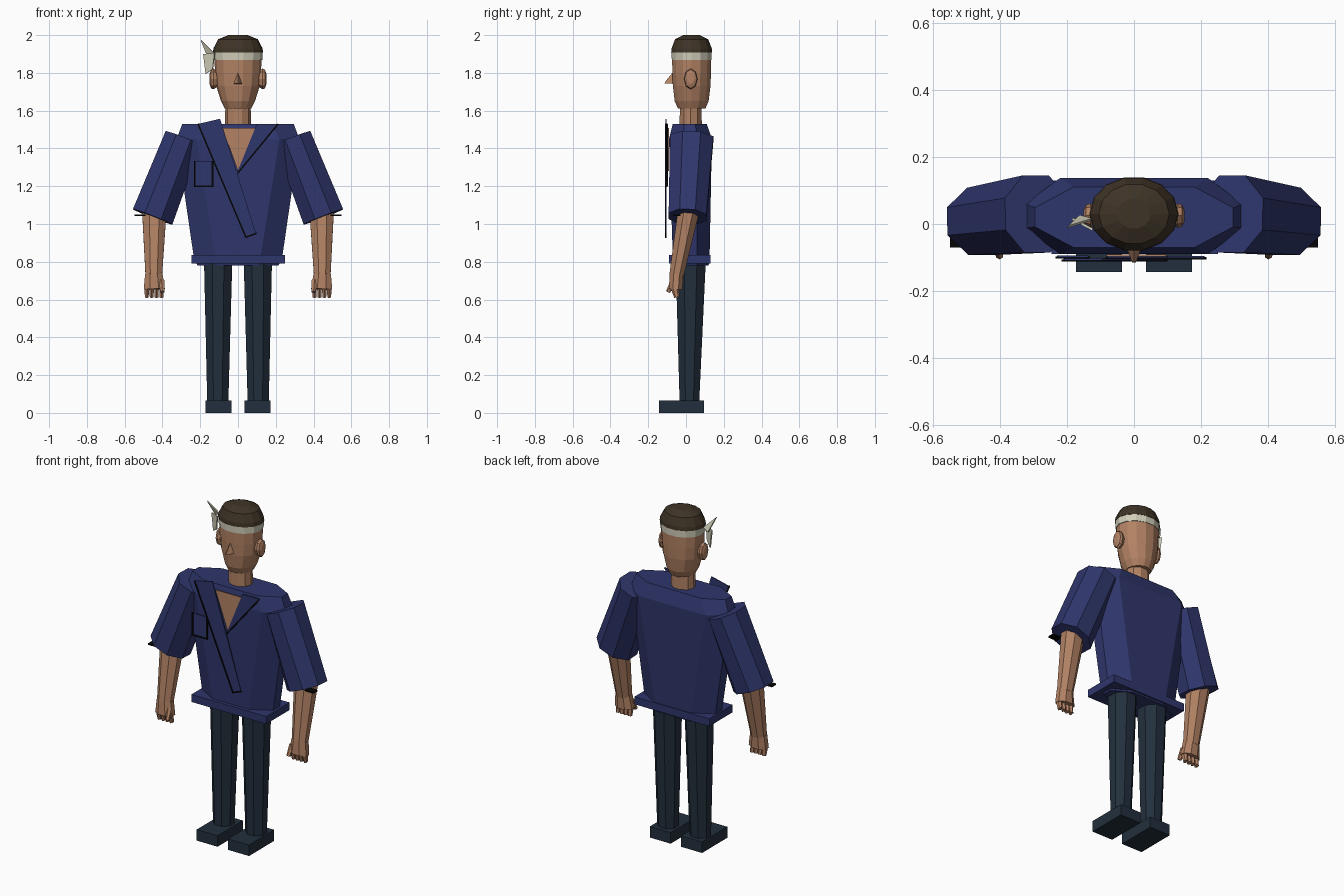
import bpy, bmesh
from math import cos, sin, pi
from mathutils import Vector as V

cube = bpy.data.objects.get("Cube")
if cube:
    bpy.data.objects.remove(cube)


def material(name, *rgb):
    lin = [((c / 255 + 0.055) / 1.055) ** 2.4 for c in rgb] + [1]
    m = bpy.data.materials.new(name)
    m.use_nodes = True
    m.diffuse_color = lin
    m.node_tree.nodes["Principled BSDF"].inputs["Base Color"].default_value = lin
    return m


SKIN = material("skin", 178, 130, 100)
BLUE = material("blue cloth", 47, 54, 108)
NAVY = material("navy trousers", 34, 47, 61)
HAIR = material("dark brown hair", 62, 51, 38)
BAND = material("off white band", 208, 205, 184)
BLACK = material("black trim", 6, 5, 6)


def loft(name, rings, mat):
    """Closed solid through rings that have equal numbers of points."""
    bm = bmesh.new()
    loops = [[bm.verts.new(p) for p in r] for r in rings]
    n = len(loops[0])
    for a, b in zip(loops, loops[1:]):
        for i in range(n):
            j = (i + 1) % n
            bm.faces.new((a[i], a[j], b[j], b[i]))
    bm.faces.new(loops[0])
    bm.faces.new(loops[-1])
    bmesh.ops.recalc_face_normals(bm, faces=bm.faces)
    me = bpy.data.meshes.new(name)
    bm.to_mesh(me)
    bm.free()
    me.materials.append(mat)
    ob = bpy.data.objects.new(name, me)
    bpy.context.collection.objects.link(ob)
    return ob


def limb(name, p0, p1, r0, r1, mat, n=8):
    """Tapered prism with flats facing outward; radii are (sideways, depth)."""
    p0, p1 = V(p0), V(p1)
    axis = (p1 - p0).normalized()
    u = V((0, 1, 0)).cross(axis).normalized()
    w = axis.cross(u)
    k = 1 / cos(pi / n)
    angles = [2 * pi * (i + 0.5) / n for i in range(n)]
    return loft(name, [[p + u * r[0] * k * cos(a) + w * r[1] * k * sin(a) for a in angles]
                       for p, r in ((p0, r0), (p1, r1))], mat)


def stack(name, levels, mat, cy=0.03, n=14):
    """Upright elliptical solid; levels are (z, x radius, y radius)."""
    return loft(name, [[(rx * cos(2 * pi * i / n), cy + ry * sin(2 * pi * i / n), z)
                        for i in range(n)] for z, rx, ry in levels], mat)


def box(name, lo, hi, mat):
    ring = [(lo[0], lo[1]), (hi[0], lo[1]), (hi[0], hi[1]), (lo[0], hi[1])]
    return loft(name, [[(x, y, z) for x, y in ring] for z in (lo[2], hi[2])], mat)


def plate(name, pts, y, mat, thick=0.006):
    return loft(name, [[(x, yy, z) for x, z in pts] for yy in (y, y + thick)], mat)


def trim(name, path, y):
    for a, b in zip(path, path[1:]):
        a, b = V(a), V(b)
        d = (b - a).normalized() * 0.004
        s = V((-d.y, d.x))
        plate(name, [a - d + s, a - d - s, b + d - s, b + d + s], y, BLACK)


# Legs, feet, sleeves, arms, hands and ears
for side, s in (("left", 1), ("right", -1)):
    x = sorted((s * 0.035, s * 0.173))
    box(side + "_shoe", (x[0], -0.143, 0), (x[1], 0.095, 0.066), NAVY)
    limb(side + "_leg", (s * 0.105, 0.025, 0.81), (s * 0.107, 0.018, 0.06),
         (0.075, 0.08), (0.056, 0.052), NAVY)
    limb(side + "_sleeve", (s * 0.29, 0.03, 1.455), (s * 0.452, 0.008, 1.038),
         (0.1, 0.115), (0.112, 0.1), BLUE)
    limb(side + "_forearm", (s * 0.443, 0.012, 1.06), (s * 0.446, -0.05, 0.73),
         (0.064, 0.056), (0.044, 0.038), SKIN)
    limb(side + "_palm", (s * 0.446, -0.05, 0.735), (s * 0.443, -0.055, 0.655),
         (0.046, 0.036), (0.056, 0.036), SKIN)
    for i in range(4):
        fx = s * (0.405 + 0.026 * i)
        limb(side + "_finger", (fx, -0.06, 0.665), (fx, -0.048, 0.612),
             (0.012, 0.018), (0.01, 0.013), SKIN, 6)
    limb(side + "_thumb", (s * 0.405, -0.065, 0.7), (s * 0.4, -0.095, 0.64),
         (0.015, 0.014), (0.01, 0.01), SKIN, 6)
    cuff = sorted((s * 0.49, s * 0.548))
    box(side + "_cuff_trim", (cuff[0], -0.07, 1.043), (cuff[1], -0.03, 1.051), BLACK)
    # Ear: a flattened eight-sided disc, domed outward
    loft(side + "_ear", [[(s * ex, 0.025 + 0.036 * k * cos(i * pi / 4),
                           1.768 + 0.055 * k * sin(i * pi / 4)) for i in range(8)]
                         for ex, k in ((0.105, 0.7), (0.13, 1), (0.143, 0.9), (0.15, 0.5))], SKIN)


# Tunic body as stacked octagons: z, half width, flat half width, front, back
def octagon(z, w, f, y0, y1):
    m, h = (y0 + y1) / 2, (y1 - y0) * 0.16
    return [(f, y0, z), (w, m - h, z), (w, m + h, z), (f, y1, z),
            (-f, y1, z), (-w, m + h, z), (-w, m - h, z), (-f, y0, z)]


loft("tunic", [octagon(0.78, 0.215, 0.11, -0.06, 0.12), octagon(0.83, 0.235, 0.12, -0.07, 0.125),
               octagon(1.45, 0.325, 0.22, -0.09, 0.137), octagon(1.53, 0.295, 0.18, -0.07, 0.11)], BLUE)
box("tunic_hem", (-0.245, -0.09, 0.79), (0.25, 0.13, 0.835), BLUE)

# Chest opening, crossed lapels and pocket
plate("chest_opening", [(-0.082, 1.507), (0.097, 1.507), (0, 1.28)], -0.097, SKIN)
plate("under_lapel", [(0.21, 1.53), (0.1, 1.53), (-0.06, 1.16), (-0.08, 1.27), (-0.03, 1.235)][:2]
      + [(0, 1.285), (-0.08, 1.27), (-0.03, 1.235)], -0.101, BLUE)
trim("under_lapel_trim", [(0.21, 1.527), (-0.03, 1.235), (-0.08, 1.268)], -0.105)
plate("over_lapel", [(-0.21, 1.53), (-0.095, 1.557), (0.095, 0.95), (0.04, 0.927)], -0.108, BLUE)
trim("over_lapel_trim", [(-0.21, 1.527), (0.042, 0.93), (0.095, 0.95)], -0.111)
plate("pocket", [(-0.23, 1.33), (-0.135, 1.33), (-0.135, 1.2), (-0.23, 1.2)], -0.1, BLUE)
trim("pocket_trim", [(-0.23, 1.33), (-0.23, 1.2), (-0.135, 1.2), (-0.135, 1.33)], -0.103)

# Neck and head
stack("neck", [(1.5, 0.07, 0.062), (1.66, 0.066, 0.06)], SKIN, 0.025, 10)
stack("head", [(1.612, 0.07, 0.075), (1.65, 0.09, 0.092), (1.73, 0.115, 0.102),
               (1.8, 0.122, 0.105), (1.89, 0.125, 0.106)], SKIN)
stack("headband", [(1.868, 0.129, 0.108), (1.917, 0.131, 0.109)], BAND)
stack("hair", [(1.908, 0.133, 0.111), (1.93, 0.13, 0.109), (1.978, 0.105, 0.09),
               (2.0, 0.05, 0.045)], HAIR)
loft("nose", [[(-0.026, -0.06, 1.742), (0.026, -0.06, 1.742), (0, -0.06, 1.815)],
              [(-0.006, -0.114, 1.744), (0.006, -0.114, 1.744), (0, -0.108, 1.756)]], SKIN)

# Knotted band tails on the right temple
for name, pts in (("upper_band_tail", [(-0.198, -0.012, 1.975), (-0.128, 0.01, 1.905), (-0.165, 0.02, 1.89)]),
                  ("lower_band_tail", [(-0.185, 0.012, 1.9), (-0.125, -0.02, 1.905),
                                       (-0.135, -0.015, 1.82), (-0.172, 0.01, 1.795)])):
    loft(name, [pts, [(x + 0.003, y + 0.007, z) for x, y, z in pts]], BAND)
